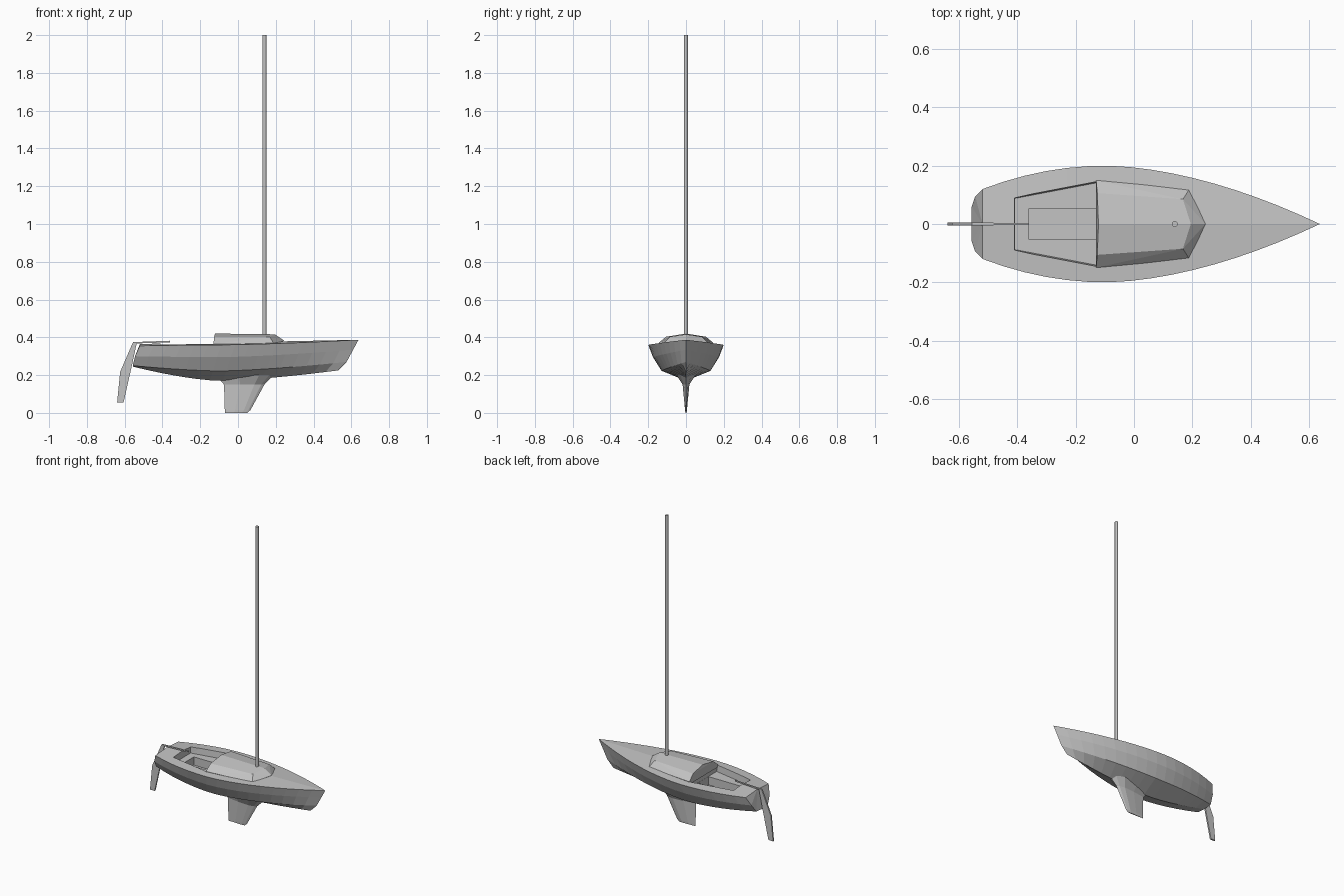
import bpy, bmesh

cube = bpy.data.objects.get("Cube")
if cube:
    bpy.data.objects.remove(cube, do_unlink=True)

grey = bpy.data.materials.new("light_grey")
grey.use_nodes = True
colour = (0.55, 0.55, 0.55, 1)
grey.diffuse_color = colour
grey.node_tree.nodes["Principled BSDF"].inputs["Base Color"].default_value = colour


def finish(bm, name):
    """Turn a bmesh into a named grey object with clean normals."""
    bmesh.ops.remove_doubles(bm, verts=bm.verts, dist=0.0001)
    bmesh.ops.recalc_face_normals(bm, faces=bm.faces)
    mesh = bpy.data.meshes.new(name)
    bm.to_mesh(mesh)
    bm.free()
    mesh.materials.append(grey)
    obj = bpy.data.objects.new(name, mesh)
    bpy.context.collection.objects.link(obj)
    return obj


def loft(name, rings):
    """Skin closed rings of equal length and cap both ends."""
    bm = bmesh.new()
    loops = [[bm.verts.new(p) for p in ring] for ring in rings]
    n = len(rings[0])
    for a, b in zip(loops, loops[1:]):
        for i in range(n):
            j = (i + 1) % n
            bm.faces.new((a[i], a[j], b[j], b[i]))
    bm.faces.new(loops[0])
    bm.faces.new(loops[-1])
    bmesh.ops.triangulate(bm, faces=[f for f in bm.faces if len(f.verts) > 4])
    bmesh.ops.dissolve_degenerate(bm, edges=bm.edges, dist=0.0001)
    return finish(bm, name)


def hull_of(name, half):
    """Convex solid from points given for one side and mirrored across y."""
    bm = bmesh.new()
    for x, y, z in half:
        for side in ((1, -1) if y else (1,)):
            bm.verts.new((x, y * side, z))
    bmesh.ops.convex_hull(bm, input=bm.verts)
    bmesh.ops.dissolve_limit(bm, angle_limit=0.01, verts=bm.verts, edges=bm.edges)
    return finish(bm, name)


# Hull lines: stern x, bow x, widest half beam, stern half beam, z at stern, middle, bow
sheer = (-0.52, 0.638, 0.2, 0.12, 0.355, 0.36, 0.387)
knuckle = (-0.545, 0.61, 0.175, 0.095, 0.3, 0.295, 0.335)
chine = (-0.557, 0.575, 0.13, 0.06, 0.25, 0.222, 0.27)
keel = (-0.557, 0.53, 0, 0, 0.245, 0.17, 0.225)
WIDEST = -0.1


def line_point(line, t):
    x0, x1, beam, stern, z0, zm, z1 = line
    x = x0 + (x1 - x0) * t
    if x < WIDEST:
        u = min(1, (x - WIDEST) / (x0 - WIDEST))
        return x, beam - (beam - stern) * u ** 2, zm + (z0 - zm) * u ** 1.5
    u = 1 if t == 1 else (x - WIDEST) / (x1 - WIDEST)
    return x, beam * (1 - u ** 1.75), zm + (z1 - zm) * u ** 1.5


stations = 16
rings = []
for i in range(stations + 1):
    t = i / stations
    side = [line_point(row, t) for row in (sheer, knuckle, chine)]
    x, y, z = side[0]
    crown = (x, 0, z + 0.07 * y)
    rings.append([crown] + side + [line_point(keel, t)]
                 + [(px, -py, pz) for px, py, pz in reversed(side)])
hull = loft("hull", rings)

# Cockpit seats and foot well cut into the hull
seat_cut = hull_of("seat_cutter", [
    (-0.415, 0.095, 0.5), (-0.125, 0.16, 0.5),
    (-0.408, 0.088, 0.322), (-0.125, 0.142, 0.322)])
well_cut = hull_of("well_cutter", [
    (-0.36, 0.054, 0.5), (-0.126, 0.054, 0.5),
    (-0.36, 0.054, 0.268), (-0.126, 0.054, 0.268)])
for cutter in (seat_cut, well_cut):
    cutter.hide_render = True
    mod = hull.modifiers.new("cut", "BOOLEAN")
    mod.operation = "DIFFERENCE"
    mod.solver = "EXACT"
    mod.object = cutter
    bpy.context.view_layer.objects.active = hull
    bpy.ops.object.modifier_apply(modifier=mod.name)
    bpy.data.objects.remove(cutter, do_unlink=True)

# Cabin with sloping sides and a pointed front
hull_of("cabin", [
    (-0.13, 0.15, 0.366), (-0.126, 0.106, 0.403), (-0.122, 0, 0.42),
    (0.19, 0.12, 0.366), (0.168, 0.085, 0.403), (0.195, 0, 0.416),
    (0.245, 0, 0.382), (-0.13, 0.145, 0.35), (0.18, 0.11, 0.35)])

# Keel fin: z, trailing x, leading x, half thickness
sections = [(0, -0.07, 0.05, 0.003), (0.015, -0.07, 0.066, 0.005),
            (0.15, -0.074, 0.14, 0.018), (0.2, -0.12, 0.19, 0.05)]
foil = [(0, 0), (0.4, 0.7), (0.75, 1), (0.92, 0.6), (1, 0),
        (0.92, -0.6), (0.75, -1), (0.4, -0.7)]
loft("keel_fin", [[(a + (b - a) * u, h * v, z) for u, v in foil]
                  for z, a, b, h in sections])

# Rudder blade
blade = [(-0.556, 0.374), (-0.624, 0.217), (-0.64, 0.054),
         (-0.606, 0.054), (-0.562, 0.25), (-0.535, 0.374)]
loft("rudder", [[(x, y, z) for x, z in blade] for y in (-0.005, 0.005)])

# Tiller
loft("tiller", [[(x, y, z + dz) for y, dz in
                 ((-h, -0.004), (h, -0.004), (h, 0.004), (-h, 0.004))]
                for x, z, h in ((-0.55, 0.371, 0.005), (-0.36, 0.378, 0.003))])

# Mast
bpy.ops.mesh.primitive_cylinder_add(vertices=16, radius=0.01, depth=1.6,
                                    location=(0.14, 0, 1.2))
mast = bpy.context.object
mast.name = "mast"
mast.data.materials.append(grey)
bpy.ops.object.shade_smooth_by_angle()
